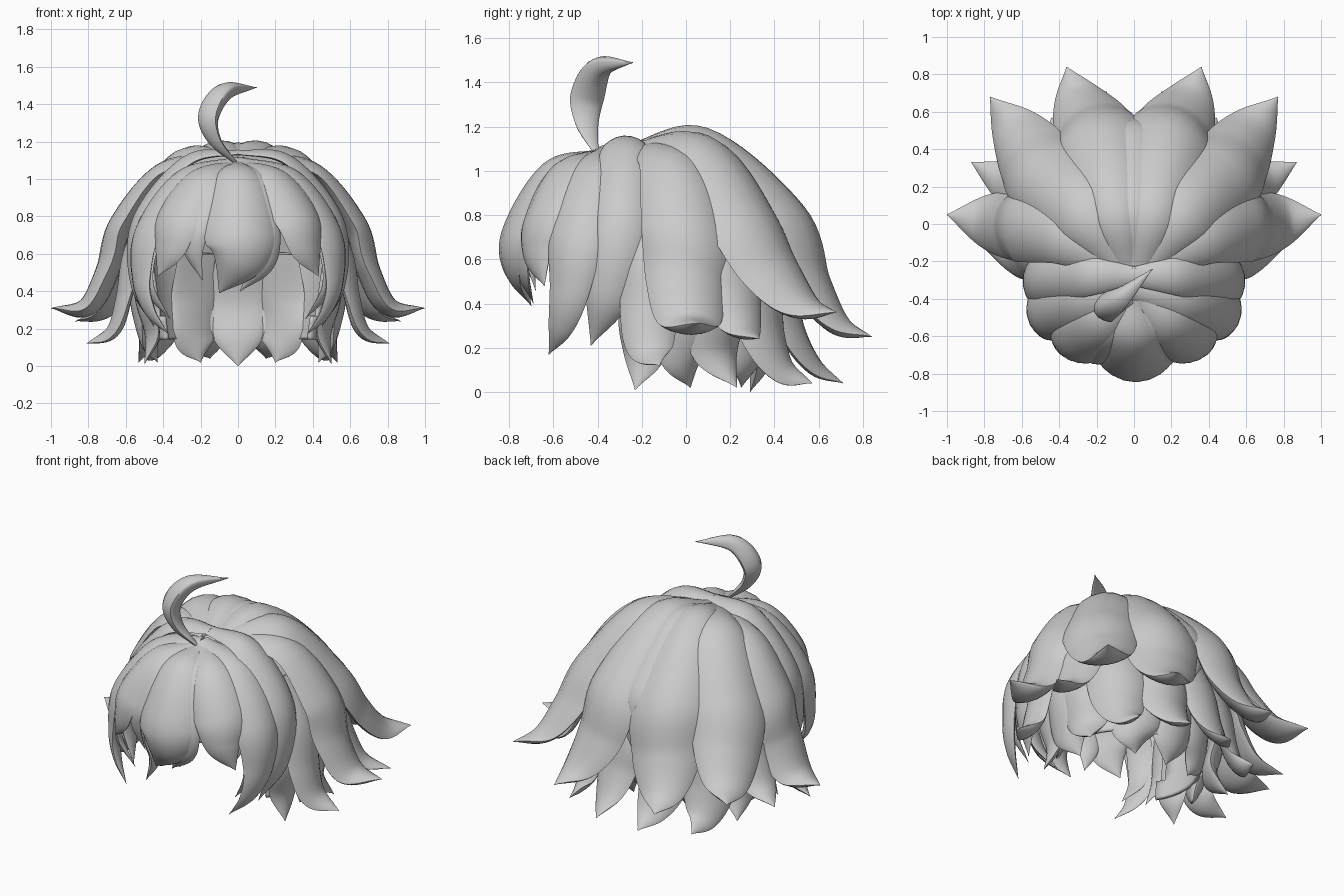
import bpy
import bmesh
import math
from mathutils import Vector

cube = bpy.data.objects.get("Cube")
if cube:
    bpy.data.objects.remove(cube, do_unlink=True)

hair = bpy.data.materials.new("hair_grey")
hair.use_nodes = True
grey = (0.6, 0.6, 0.6, 1)
hair.diffuse_color = grey
hair.node_tree.nodes["Principled BSDF"].inputs["Base Color"].default_value = grey

BACK_FOCUS = Vector((0, -0.1, -0.2))
FRONT_FOCUS = Vector((0, -0.25, 0.65))
STEPS = 9      # rings between two path points
HALF = 8       # section points on each side of a lock


def finish(name, bm):
    """Turn a bmesh into a smooth shaded object."""
    bmesh.ops.recalc_face_normals(bm, faces=bm.faces[:])
    mesh = bpy.data.meshes.new(name)
    bm.to_mesh(mesh)
    bm.free()
    mesh.materials.append(hair)
    obj = bpy.data.objects.new(name, mesh)
    bpy.context.collection.objects.link(obj)
    bpy.ops.object.select_all(action='DESELECT')
    obj.select_set(True)
    bpy.context.view_layer.objects.active = obj
    bpy.ops.object.shade_smooth_by_angle(angle=math.radians(50))
    return obj


def smooth_path(points):
    """Spline through (x, y, z, half width) points."""
    pts = [Vector(p) for p in points]
    pts = [pts[0] * 2 - pts[1]] + pts + [pts[-1] * 2 - pts[-2]]
    path = []
    for a, b, c, d in zip(pts, pts[1:], pts[2:], pts[3:]):
        for i in range(STEPS):
            t = i / STEPS
            path.append((b * 2 + (c - a) * t + (a * 2 - b * 5 + c * 4 - d) * t ** 2
                         + (b * 3 - a - c * 3 + d) * t ** 3) / 2)
    return path + [pts[-2]]


def lock(name, points, focus, thick=0.34, radius=0.6):
    """Sweep a curved lens section along a path, its bulge facing away from focus.
    The underside fills out towards the tip, like a claw."""
    path = smooth_path(points)
    bm = bmesh.new()
    rings = []
    for i, p in enumerate(path):
        pos = p.to_3d()
        width = max(p.w, 0.002)
        ahead, behind = path[min(i + 1, len(path) - 1)], path[max(i - 1, 0)]
        tangent = (ahead.to_3d() - behind.to_3d()).normalized()
        out = pos - focus
        out = (out - tangent * out.dot(tangent)).normalized()
        side = tangent.cross(out)
        ring = []
        for k in range(2 * HALF):
            angle = math.pi * k / HALF
            u = math.cos(angle)
            bulge = abs(math.sin(angle)) ** 1.6 * thick * width
            if k > HALF:
                bulge *= -0.4 - i / len(path)
            bend = (u * width) ** 2 / (2 * radius)
            ring.append(bm.verts.new(pos + side * u * width + out * (bulge - bend)))
        rings.append(ring)
    for r, s in zip(rings, rings[1:]):
        for k in range(2 * HALF):
            j = (k + 1) % (2 * HALF)
            bm.faces.new((r[k], r[j], s[j], s[k]))
    bm.faces.new(rings[0])
    bm.faces.new(rings[-1])
    return finish(name, bm)


def lock_pair(name, focus, *points):
    """A lock on the left and its mirror image on the right."""
    lock("left_" + name, points, focus)
    lock("right_" + name, [(-x, y, z, w) for x, y, z, w in points], focus)


# Scalp shell: dome above, straight wall below, open at the face
bm = bmesh.new()
bmesh.ops.create_uvsphere(bm, u_segments=48, v_segments=32, radius=1)
for v in bm.verts:
    flat = Vector((v.co.x, v.co.y))
    if v.co.z < 0 and flat.length > 0.01:
        flat = flat.normalized() * (1 + 0.15 * v.co.z)
    v.co = (flat.x * 0.52, flat.y * 0.48 - 0.05, v.co.z * 0.5 + 0.62)
unwanted = []
for f in bm.faces:
    c = f.calc_center_median()
    if c.z < 0.14 or (c.y < -0.24 and c.z < 0.8):
        unwanted.append(f)
bmesh.ops.delete(bm, geom=unwanted, context='FACES')
scalp = finish("scalp_shell", bm)
shell = scalp.modifiers.new("thickness", 'SOLIDIFY')
shell.thickness = 0.02

# Large outer locks, swept from the crown to flicked tips
lock_pair("back_lock", BACK_FOCUS, (0.03, -0.27, 1.1, 0.05), (0.11, 0.08, 1.15, 0.14),
          (0.2, 0.46, 0.8, 0.23), (0.25, 0.57, 0.5, 0.21), (0.31, 0.69, 0.31, 0.13),
          (0.36, 0.84, 0.25, 0))
lock_pair("back_side_lock", BACK_FOCUS, (0.03, -0.27, 1.1, 0.05), (0.27, 0.05, 1.11, 0.17),
          (0.5, 0.27, 0.79, 0.22), (0.58, 0.4, 0.55, 0.2), (0.66, 0.53, 0.39, 0.13),
          (0.77, 0.68, 0.36, 0))
lock_pair("side_lock", BACK_FOCUS, (0.03, -0.27, 1.1, 0.05), (0.38, -0.07, 1.05, 0.15),
          (0.62, 0, 0.76, 0.2), (0.7, 0, 0.51, 0.18), (0.81, 0.02, 0.32, 0.14),
          (1.0, 0.05, 0.31, 0))
lock("back_middle_lock", [(0, -0.22, 1.12, 0.03), (0, 0.1, 1.15, 0.1), (0, 0.45, 0.84, 0.15),
                          (0, 0.53, 0.65, 0.11), (0, 0.56, 0.48, 0)], BACK_FOCUS)

# Middle layer showing between the outer tips
lock_pair("middle_side_lock", BACK_FOCUS, (0.4, 0.1, 0.9, 0.1), (0.56, 0.18, 0.65, 0.16),
          (0.63, 0.21, 0.44, 0.15), (0.72, 0.25, 0.29, 0.1), (0.87, 0.33, 0.24, 0))
lock_pair("front_side_lock", BACK_FOCUS, (0.42, -0.13, 0.9, 0.1), (0.56, -0.15, 0.62, 0.14),
          (0.61, -0.17, 0.36, 0.13), (0.67, -0.16, 0.19, 0.1), (0.81, -0.12, 0.12, 0))

# Lower layer around the neck
lock_pair("temple_lock", BACK_FOCUS, (0.47, -0.15, 0.75, 0.1), (0.51, -0.19, 0.4, 0.12),
          (0.46, -0.19, 0.17, 0.1), (0.5, -0.23, 0.01, 0))
lock_pair("ear_lock", BACK_FOCUS, (0.5, 0, 0.7, 0.12), (0.53, 0, 0.4, 0.15),
          (0.49, -0.01, 0.17, 0.12), (0.43, 0.02, 0.02, 0))
lock_pair("neck_side_lock", BACK_FOCUS, (0.46, 0.12, 0.7, 0.12), (0.5, 0.14, 0.4, 0.16),
          (0.47, 0.14, 0.17, 0.12), (0.53, 0.23, 0.02, 0))
lock_pair("lower_back_side_lock", BACK_FOCUS, (0.35, 0.2, 0.8, 0.14), (0.4, 0.31, 0.5, 0.18),
          (0.42, 0.36, 0.26, 0.16), (0.43, 0.44, 0.1, 0.1), (0.44, 0.57, 0.04, 0))
lock_pair("lower_back_lock", BACK_FOCUS, (0.15, 0.3, 0.8, 0.14), (0.16, 0.42, 0.5, 0.18),
          (0.17, 0.48, 0.28, 0.16), (0.16, 0.58, 0.12, 0.1), (0.15, 0.71, 0.04, 0))
lock_pair("nape_lock", BACK_FOCUS, (0.22, 0.27, 0.6, 0.12), (0.24, 0.31, 0.34, 0.15),
          (0.24, 0.28, 0.14, 0.13), (0.2, 0.25, 0.02, 0))
lock("nape_middle_lock", [(0, 0.3, 0.6, 0.12), (0, 0.37, 0.34, 0.15),
                          (0, 0.34, 0.14, 0.13), (0, 0.29, 0, 0)], BACK_FOCUS)

# Arched locks framing the face
lock_pair("frame_lock", FRONT_FOCUS, (-0.01, -0.28, 1.14, 0.05), (0.27, -0.28, 1.09, 0.11),
          (0.52, -0.3, 0.78, 0.13), (0.54, -0.35, 0.45, 0.11), (0.45, -0.43, 0.21, 0))
lock_pair("cheek_lock", FRONT_FOCUS, (0, -0.37, 1.1, 0.05), (0.29, -0.43, 1.0, 0.13),
          (0.49, -0.5, 0.72, 0.14), (0.52, -0.53, 0.46, 0.1), (0.47, -0.57, 0.29, 0.06),
          (0.37, -0.62, 0.17, 0))
lock_pair("cheek_wisp", FRONT_FOCUS, (0.4, -0.46, 0.8, 0.08), (0.48, -0.52, 0.6, 0.08),
          (0.48, -0.54, 0.42, 0.06), (0.36, -0.54, 0.25, 0))

# Fringe
lock_pair("fringe_side_lock", FRONT_FOCUS, (0.01, -0.4, 1.08, 0.05), (0.19, -0.55, 1.0, 0.13),
          (0.33, -0.64, 0.79, 0.16), (0.37, -0.67, 0.63, 0.11), (0.43, -0.64, 0.48, 0))
lock("fringe_middle_lock", [(0, -0.4, 1.08, 0.05), (0, -0.61, 1.0, 0.14),
                            (0.01, -0.76, 0.74, 0.19), (0, -0.78, 0.57, 0.15),
                            (-0.1, -0.7, 0.39, 0)], FRONT_FOCUS)
lock("fringe_right_lock", [(-0.02, -0.4, 1.08, 0.04), (-0.15, -0.59, 0.98, 0.1),
                           (-0.22, -0.7, 0.77, 0.09), (-0.24, -0.71, 0.62, 0.06),
                           (-0.19, -0.68, 0.46, 0)], FRONT_FOCUS)
lock("fringe_left_lock", [(0.01, -0.4, 1.08, 0.04), (0.08, -0.6, 0.99, 0.1),
                          (0.15, -0.73, 0.74, 0.08), (0.13, -0.74, 0.55, 0.07),
                          (0.01, -0.69, 0.4, 0)], FRONT_FOCUS)

# Curled strand standing up from the crown
lock("crown_curl", [(-0.01, -0.41, 1.09, 0.015), (-0.12, -0.45, 1.21, 0.055),
                    (-0.155, -0.45, 1.34, 0.08), (-0.07, -0.39, 1.47, 0.06),
                    (0.1, -0.24, 1.49, 0)],
     Vector((0.1, -0.38, 1.3)), thick=0.75, radius=0.2)
